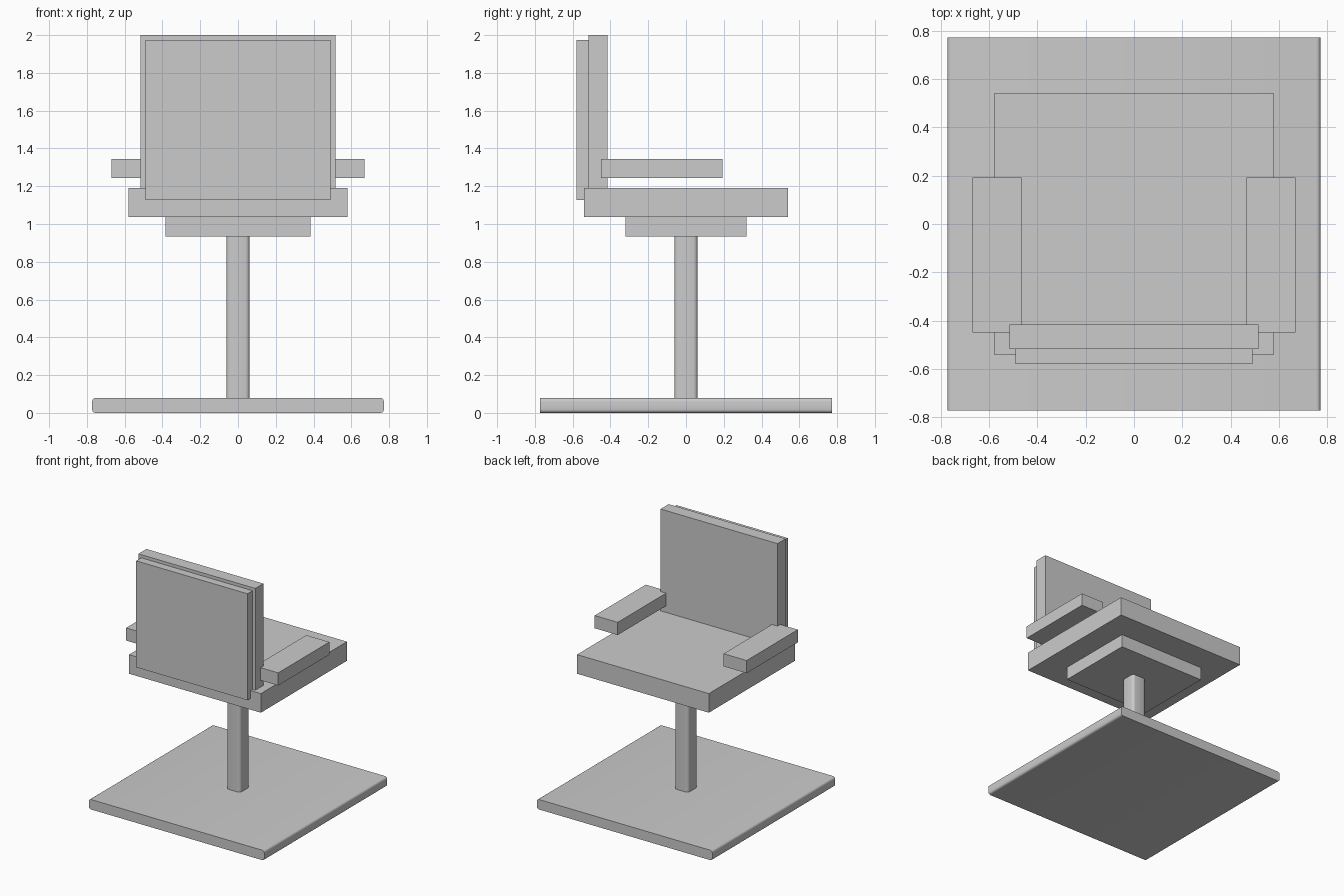
import bpy, bmesh, math

if "Cube" in bpy.data.objects:
    bpy.data.objects.remove(bpy.data.objects["Cube"])


def box(name, x, y, z, round_axis=None, radius=0.0):
    """Box from (min, max) ranges; optionally round the edges along one axis."""
    lo, hi = zip(x, y, z)
    bm = bmesh.new()
    bmesh.ops.create_cube(bm, size=1)
    for v in bm.verts:
        v.co = [(a + b) / 2 + c * (b - a) for a, b, c in zip(lo, hi, v.co)]
    if round_axis is not None:
        edges = [e for e in bm.edges
                 if abs((e.verts[0].co - e.verts[1].co).normalized()[round_axis]) > 0.9]
        bmesh.ops.bevel(bm, geom=edges, offset=radius, segments=4,
                        profile=0.5, affect='EDGES')
    mesh = bpy.data.meshes.new(name)
    bm.to_mesh(mesh)
    bm.free()
    obj = bpy.data.objects.new(name, mesh)
    bpy.context.collection.objects.link(obj)
    if round_axis is not None:
        mesh.shade_smooth()
        mesh.set_sharp_from_angle(angle=math.radians(35))
    return obj


def centred(half):
    return (-half, half)


# Floor plate and rounded post
box("base", centred(0.772), centred(0.772), (0, 0.079), 1, 0.018)
box("post", centred(0.061), centred(0.061), (0.079, 0.935), 2, 0.022)

# Seat on its support plate
box("seat_support", centred(0.385), centred(0.32), (0.934, 1.038))
box("seat", centred(0.58), centred(0.541), (1.038, 1.19))

# Backrest cushion and its rear panel
box("backrest", centred(0.515), (-0.517, -0.416), (1.19, 2.0))
box("back_panel", centred(0.49), (-0.58, -0.517), (1.128, 1.975))

# Armrests, mirrored left and right
for side, s in (("left", -1), ("right", 1)):
    box(f"armrest_{side}", sorted((s * 0.466, s * 0.669)), (-0.45, 0.193), (1.243, 1.344))
